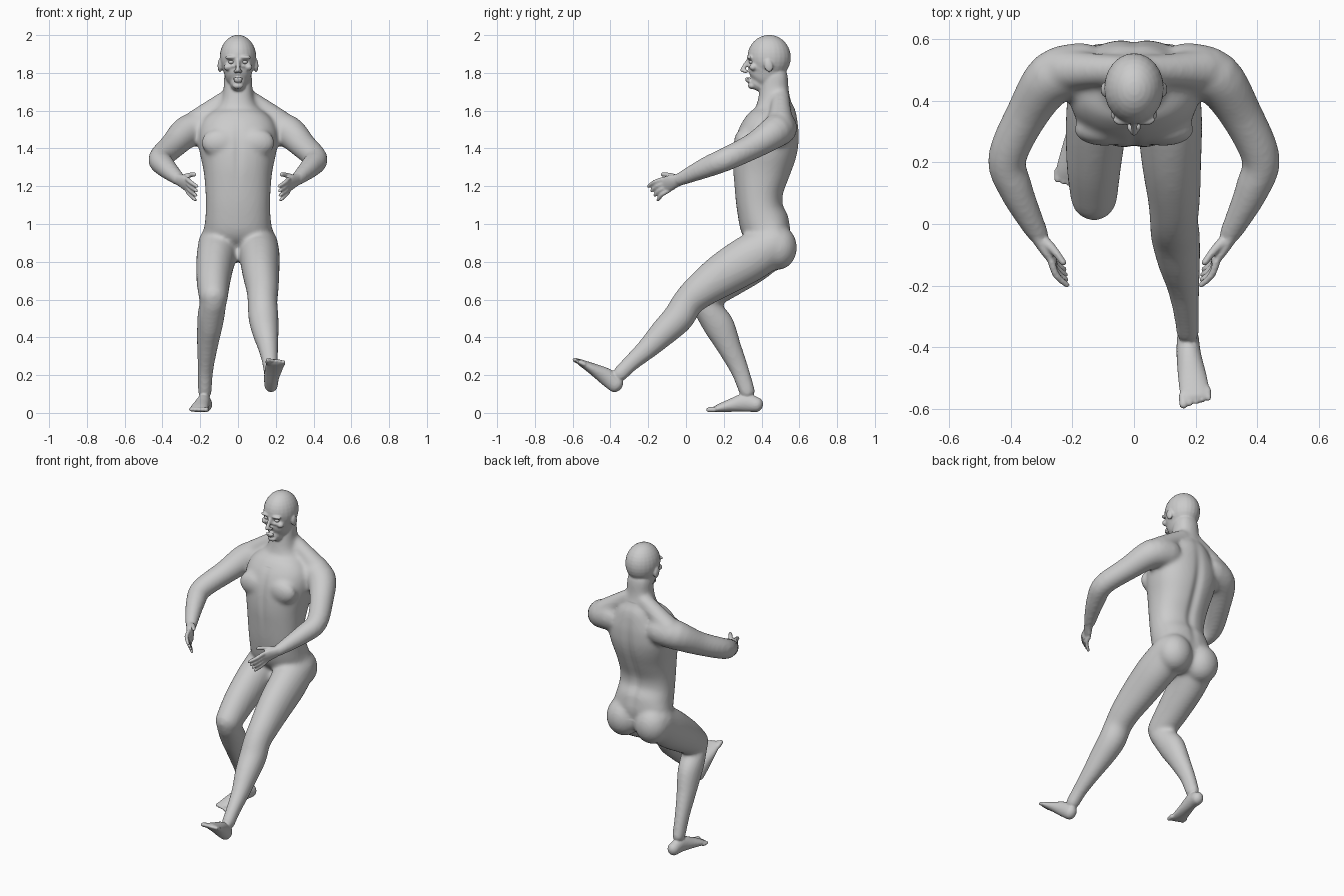
import bpy, bmesh, math
from mathutils import Vector, Matrix

if "Cube" in bpy.data.objects:
    bpy.data.objects.remove(bpy.data.objects["Cube"])


def spline(rows, steps):
    """Catmull-Rom interpolation of rows (x, y, z, ru, rv)."""
    rows = [tuple(r) if len(r) == 5 else tuple(r) + (r[3],) for r in rows]
    p = [rows[0]] + rows + [rows[-1]]
    out = []
    for i in range(1, len(p) - 2):
        for k in range(steps):
            t = k / steps
            out.append([0.5 * (2 * b + (c - a) * t + (2 * a - 5 * b + 4 * c - d) * t * t
                               + (3 * b - a - 3 * c + d) * t ** 3)
                        for a, b, c, d in zip(*p[i - 1:i + 3])])
    return out + [list(rows[-1])]


def tube(bm, rows, side=(1, 0, 0), n=24, steps=4, power=2.0):
    """Round-ended loft of (super)elliptic rings along a smooth path."""
    rows = spline(rows, steps)
    pts = [Vector(r[:3]) for r in rows]
    last = len(pts) - 1
    rings = []
    for i, r in enumerate(rows):
        t = (pts[min(i + 1, last)] - pts[max(i - 1, 0)]).normalized()
        base = (pts[i], t, r[3], r[4])
        if i in (0, last):
            m, sg = min(r[3], r[4]), (-1 if i == 0 else 1)
            angs = [0, 25, 50, 70, 85]
            caps = [(pts[i] + t * sg * m * math.sin(math.radians(a)), t,
                     r[3] * math.cos(math.radians(a)), r[4] * math.cos(math.radians(a))) for a in angs]
            rings += caps[::-1] if i == 0 else caps
        else:
            rings.append(base)
    loops = []
    f = lambda c: math.copysign(abs(c) ** (2 / power), c)
    for c, t, ru, rv in rings:
        u = Vector(side)
        u = (u - t * u.dot(t)).normalized()
        v = t.cross(u)
        loops.append([bm.verts.new(c + u * ru * f(math.cos(a)) + v * rv * f(math.sin(a)))
                      for a in (2 * math.pi * k / n for k in range(n))])
    for a, b in zip(loops, loops[1:]):
        for k in range(n):
            bm.faces.new((a[k], a[(k + 1) % n], b[(k + 1) % n], b[k]))
    bm.faces.new(loops[0][::-1])
    bm.faces.new(loops[-1])


def blob(bm, c, r, tilt=0):
    m = Matrix.Translation(c) @ Matrix.Rotation(tilt, 4, 'X') @ Matrix.Diagonal((*r, 1))
    bmesh.ops.create_uvsphere(bm, u_segments=24, v_segments=16, radius=1, matrix=m)


def levels(rows):
    """Rows (z, half width, front y, back y) to tube rows."""
    return [(0, (f + b) / 2, z, w, (b - f) / 2) for z, w, f, b in rows]


def flip(rows, s):
    return [(r[0] * s, *r[1:]) for r in rows]


def fuse(bm, name, voxel, smooth):
    """Melt overlapping parts into one smoothed skin."""
    bmesh.ops.recalc_face_normals(bm, faces=bm.faces[:])
    me = bpy.data.meshes.new(name)
    bm.to_mesh(me)
    bm.free()
    ob = bpy.data.objects.new(name, me)
    bpy.context.collection.objects.link(ob)
    rm = ob.modifiers.new("fuse", 'REMESH')
    rm.mode, rm.voxel_size = 'VOXEL', voxel
    sm = ob.modifiers.new("soften", 'SMOOTH')
    sm.factor, sm.iterations = 0.5, smooth
    dg = bpy.context.evaluated_depsgraph_get()
    res = bpy.data.meshes.new_from_object(ob.evaluated_get(dg))
    bpy.data.objects.remove(ob)
    return res


# ---- trunk and limbs ----
bm = bmesh.new()
tube(bm, levels([(.89, .15, .36, .55), (.94, .185, .325, .56), (1.0, .176, .285, .55),
                 (1.08, .17, .27, .517), (1.17, .172, .258, .518), (1.28, .182, .246, .555),
                 (1.38, .203, .25, .588), (1.46, .212, .272, .603), (1.53, .195, .31, .603),
                 (1.59, .145, .35, .588), (1.64, .095, .375, .56), (1.70, .078, .388, .545),
                 (1.78, .074, .40, .54)]), n=40, power=2.3)
arm = [(.17, .50, 1.51, .09), (.265, .475, 1.49, .087), (.345, .36, 1.415, .07),
       (.412, .215, 1.345, .063), (.387, .12, 1.305, .057), (.345, .03, 1.265, .045),
       (.31, -.035, 1.235, .035)]
for s in (-1, 1):
    tube(bm, flip(arm, s), side=(0, 0, 1))
    tube(bm, flip([(.05, .50, 1.665, .05), (.13, .50, 1.61, .055), (.22, .50, 1.535, .07)], s))
    blob(bm, (s * .095, .305, 1.43), (.1, .052, .075))      # chest
    blob(bm, (s * .10, .485, .875), (.108, .103, .118))     # buttock
# extended leg
tube(bm, [(.10, .46, .89, .112, .115), (.115, .34, .82, .107, .125), (.122, .2, .735, .097, .115),
          (.13, .08, .65, .085, .095), (.13, .01, .585, .079, .083), (.135, -.04, .505, .08, .083),
          (.146, -.12, .425, .07, .073), (.16, -.2, .345, .054, .058), (.17, -.29, .265, .042, .045),
          (.175, -.35, .205, .039, .042)])
# bent standing leg
tube(bm, [(-.10, .46, .89, .112, .115), (-.12, .34, .80, .102, .12), (-.13, .2, .70, .09, .105),
          (-.13, .09, .615, .077, .085)])
tube(bm, [(-.13, .09, .59, .07, .072), (-.142, .135, .52, .072, .077), (-.15, .178, .455, .067, .082),
          (-.162, .228, .35, .055, .065), (-.172, .283, .23, .042, .05), (-.176, .325, .11, .037, .043)])
trunk = fuse(bm, "trunk", .012, 8)

# ---- fine parts joined to the trunk ----
bm = bmesh.new()
bm.from_mesh(trunk)
bpy.data.meshes.remove(trunk)

# head
blob(bm, (0, .44, 1.882), (.097, .115, .119))
tube(bm, levels([(1.745, .042, .337, .44), (1.765, .06, .322, .48), (1.80, .074, .32, .52),
                 (1.84, .083, .325, .53), (1.88, .087, .325, .535)]), n=32, power=2.2)
blob(bm, (0, .35, 1.732), (.03, .022, .018))                # chin
tube(bm, [(0, .328, 1.868, .009), (0, .312, 1.84, .011), (0, .299, 1.815, .013)])
blob(bm, (0, .325, 1.770), (.028, .013, .007))              # lips
blob(bm, (0, .328, 1.757), (.025, .013, .007))
for s in (-1, 1):
    blob(bm, (s * .013, .315, 1.808), (.011, .014, .009))   # nostril
    blob(bm, (s * .036, .337, 1.882), (.034, .017, .010))   # brow
    blob(bm, (s * .056, .355, 1.83), (.02, .02, .018))      # cheek
    blob(bm, (s * .096, .437, 1.838), (.012, .023, .035), .2)  # ear

# hands
wide = Vector((0, .45, -.87))
for s in (-1, 1):
    tube(bm, flip([(.325, -.01, 1.245, .034, .03), (.305, -.05, 1.23, .034, .024),
                   (.282, -.085, 1.217, .042, .02), (.265, -.11, 1.207, .042, .016)], s), side=wide)
    for i in range(4):
        a = Vector((.268, -.108, 1.207)) + wide * (i - 1.5) * .023
        b = Vector((.218, -.198, 1.20)).lerp(Vector((.226, -.148, 1.128)), i / 3)
        m = a.lerp(b, .5) + Vector((.009, -.006, .004))
        tube(bm, flip([(*a, .0125), (*m, .0115), (*b, .0095)], s), side=(0, 0, 1), n=12)
    tube(bm, flip([(.298, -.05, 1.24, .02), (.262, -.083, 1.257, .014), (.23, -.125, 1.262, .011)], s),
         side=(0, 0, 1), n=12)


# feet with toes, outer = side of the little toe
def foot(rows, d, outer):
    tube(bm, rows)
    p, d = Vector(rows[-1][:3]), Vector(d).normalized()
    for i in range(5):
        a = p + Vector((outer * (i - 2) * .0205, 0, 0)) - d * .006 * i
        r = .015 if i == 0 else .0115
        tube(bm, [(*a, r), (*(a + d * .03), r * .9)], n=12)


foot([(.175, -.372, .15, .036, .044), (.178, -.425, .193, .04, .045), (.19, -.50, .236, .047, .029),
      (.2, -.56, .268, .05, .017)], (.05, -.88, .40), 1)
foot([(-.172, .372, .044, .036, .04), (-.18, .31, .054, .036, .048), (-.195, .235, .039, .042, .034),
      (-.205, .18, .026, .047, .023), (-.208, .15, .018, .047, .015)], (-.08, -1, -.03), -1)

mesh = fuse(bm, "body", .006, 3)

# sculpted hollows: spine, breastbone line, eye sockets
g = lambda d, w: math.exp(-(d / w) ** 2)
for v in mesh.vertices:
    x, y, z = v.co
    if y > .44 and .9 < z < 1.66:
        v.co.y -= .014 * g(x, .028) * g(z - 1.27, .27)
    elif y < .36 and 1.0 < z < 1.56:
        v.co.y += .007 * g(x, .02) * g(z - 1.38, .15)
    elif y < .38 and z > 1.8:
        v.co.y += .014 * g(abs(x) - .036, .018) * g(z - 1.857, .013)
body = bpy.data.objects.new("body", mesh)
bpy.context.collection.objects.link(body)
mesh.shade_smooth()

# eyes
for s, side in ((-1, "right"), (1, "left")):
    b = bmesh.new()
    blob(b, (s * .036, .347, 1.857), (.015, .014, .010))
    me = bpy.data.meshes.new("eye_" + side)
    b.to_mesh(me)
    b.free()
    me.shade_smooth()
    bpy.context.collection.objects.link(bpy.data.objects.new("eye_" + side, me))
